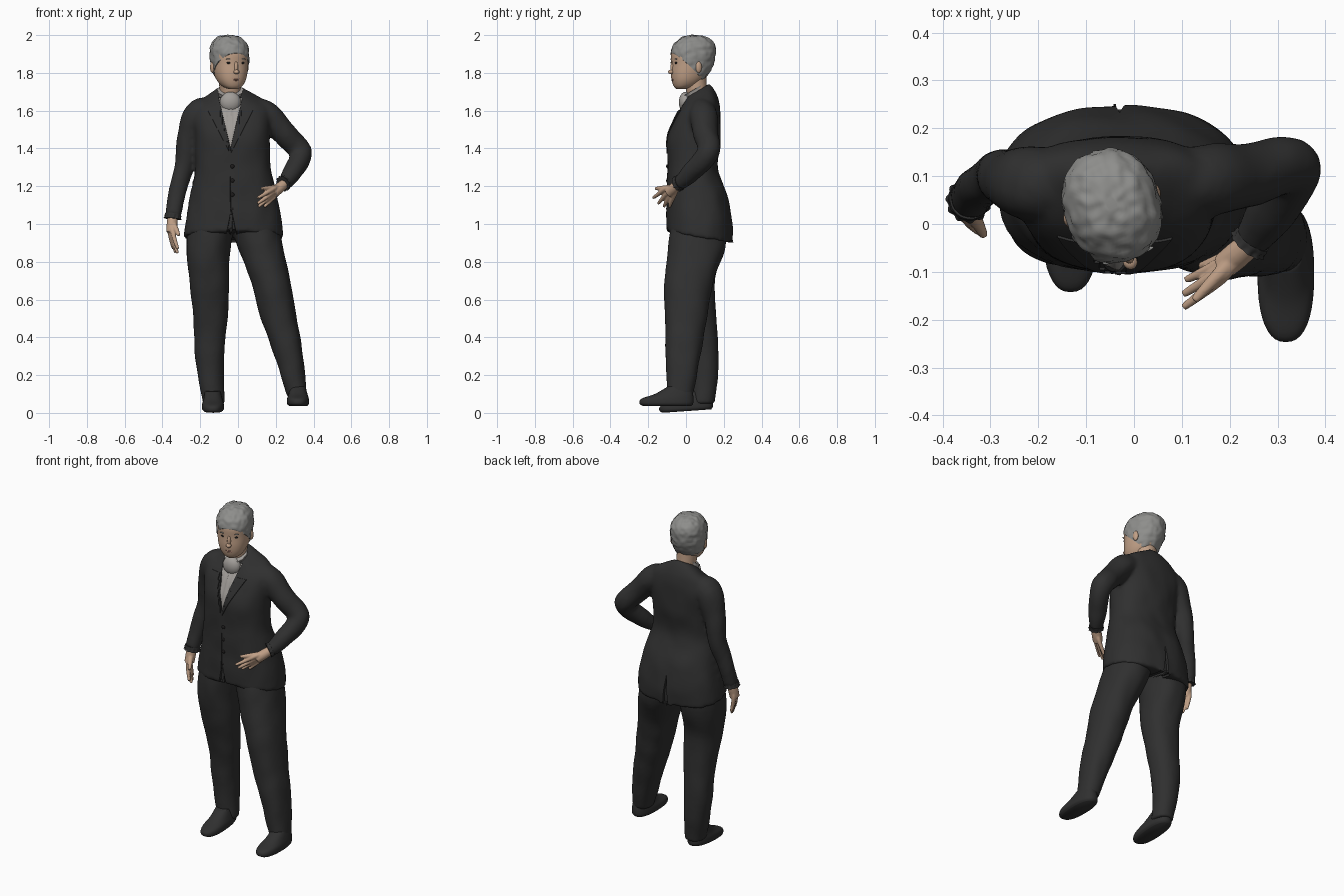
import bpy, bmesh, math
from mathutils import Matrix, Vector, noise

if "Cube" in bpy.data.objects:
    bpy.data.objects.remove(bpy.data.objects["Cube"])


def material(name, r, g, b):
    m = bpy.data.materials.new(name)
    m.use_nodes = True
    m.diffuse_color = (r, g, b, 1)
    m.node_tree.nodes["Principled BSDF"].inputs["Base Color"].default_value = (r, g, b, 1)
    return m


SUIT = material("charcoal cloth", .029, .029, .029)
DARK = material("black", .012, .011, .011)
SKIN = material("skin", .53, .35, .24)
LIPS = material("lips", .40, .21, .16)
HAIR = material("grey hair", .27, .27, .26)
SHIRT = material("pale grey shirt", .36, .34, .32)

# The head is turned towards the model's left
PIVOT = Vector((-.045, .035, 0))
TURN = (Matrix.Translation(PIVOT) @ Matrix.Rotation(math.radians(18), 4, 'Z')
        @ Matrix.Translation(-PIVOT))


def finish(name, bm, mats):
    bmesh.ops.recalc_face_normals(bm, faces=bm.faces)
    me = bpy.data.meshes.new(name)
    bm.to_mesh(me)
    bm.free()
    for m in mats:
        me.materials.append(m)
    me.shade_smooth()
    me.set_sharp_from_angle(angle=math.radians(55))
    ob = bpy.data.objects.new(name, me)
    bpy.context.collection.objects.link(ob)
    return ob


def spline(pts, steps=5):
    """Catmull-Rom interpolation of equal-length tuples."""
    out = []
    for i in range(len(pts) - 1):
        p0, p1, p2, p3 = (pts[min(max(i + k, 0), len(pts) - 1)] for k in (-1, 0, 1, 2))
        for s in range(steps):
            t = s / steps
            out.append([b + .5 * t * (c - a + t * (2*a - 5*b + 4*c - d + t * (3*(b - c) + d - a)))
                        for a, b, c, d in zip(p0, p1, p2, p3)])
    return out + [list(pts[-1])]


def skin_rings(rings):
    bm = bmesh.new()
    loops = [[bm.verts.new(p) for p in r] for r in rings]
    n = len(loops[0])
    for a, b in zip(loops, loops[1:]):
        for i in range(n):
            bm.faces.new((a[i], a[(i + 1) % n], b[(i + 1) % n], b[i]))
    bm.faces.new(loops[0])
    bm.faces.new(loops[-1])
    bmesh.ops.recalc_face_normals(bm, faces=bm.faces)
    return bm


def loft(sections, power=2.2, n=40, grow=0):
    """Stack level rings given as (z, x min, x max, y front, y back, slope)."""
    rings = []
    for z, x0, x1, y0, y1, slope in spline(sections):
        ring = []
        for i in range(n):
            c, s = math.cos(math.tau * i / n), math.sin(math.tau * i / n)
            dx = math.copysign(abs(c) ** (2 / power), c) * ((x1 - x0) / 2 + grow)
            dy = math.copysign(abs(s) ** (2 / power), s) * ((y1 - y0) / 2 + grow)
            ring.append(((x0 + x1) / 2 + dx, (y0 + y1) / 2 + dy, z + slope * dy))
        rings.append(ring)
    return skin_rings(rings)


def tube(path, n=16):
    """Sweep a round section along (x, y, z, radius) points."""
    pts = spline(path)
    rings = []
    for i, p in enumerate(pts):
        a, b = pts[max(i - 1, 0)], pts[min(i + 1, len(pts) - 1)]
        d = (Vector(b[:3]) - Vector(a[:3])).normalized()
        u = d.cross(Vector((.3, 1, .2))).normalized()
        v = d.cross(u)
        rings.append([Vector(p[:3]) + p[3] * (u * math.cos(t) + v * math.sin(t))
                      for t in (math.tau * k / n for k in range(n))])
    return skin_rings(rings)


def ball(name, mat, loc, size, turn=TURN):
    bm = bmesh.new()
    bmesh.ops.create_uvsphere(bm, u_segments=20, v_segments=12, radius=1)
    bm.transform(turn @ Matrix.Translation(loc) @ Matrix.Diagonal((*size, 1)))
    return finish(name, bm, [mat])


def fuse(parts, voxel=.011, folds=.005):
    """Blend overlapping volumes into one soft cloth surface."""
    whole = bmesh.new()
    for p in parts:
        me = bpy.data.meshes.new("part")
        p.to_mesh(me)
        p.free()
        whole.from_mesh(me)
        bpy.data.meshes.remove(me)
    ob = finish("blend", whole, [])
    r = ob.modifiers.new("remesh", 'REMESH')
    r.mode, r.voxel_size = 'VOXEL', voxel
    s = ob.modifiers.new("smooth", 'SMOOTH')
    s.factor, s.iterations = .5, 5
    me = bpy.data.meshes.new_from_object(ob.evaluated_get(bpy.context.evaluated_depsgraph_get()))
    bm = bmesh.new()
    bm.from_mesh(me)
    bpy.data.objects.remove(ob)
    bm.normal_update()
    for v in bm.verts:
        v.co += v.normal * folds * noise.noise(Vector((v.co.x * 12, v.co.y * 12, v.co.z * 8)))
    return bm


def wedge(bm, x, z, k, top, depth, up=1, side=-1, low=0.0):
    """Cut a V with its tip at (x, z) and raise or sink it; returns its faces."""
    def near():
        return [f for f in bm.faces if f.normal.y * side > .1 and abs(f.calc_center_median().x - x) < .2]
    for no in ((1, 0, -k * up), (1, 0, k * up), (0, 0, 1)):
        fs = near()
        geom = list({e for f in fs for e in f.edges}) + list({v for f in fs for v in f.verts}) + fs
        at = (x, 0, top if no[2] == 1 else z)
        bmesh.ops.bisect_plane(bm, geom=geom, dist=1e-5, plane_co=at, plane_no=Vector(no).normalized())
    bm.normal_update()
    region = []
    for f in near():
        c = f.calc_center_median()
        rise = (c.z - z) * up
        if rise > 0 and (top - c.z) * up > 0 and low * rise < abs(c.x - x) < k * rise:
            region.append(f)
    bmesh.ops.inset_region(bm, faces=region, thickness=.001, depth=depth, use_even_offset=False)
    bm.normal_update()
    return region


# Jacket: body and sleeves blended together
body = loft([(.93, -.287, .237, -.102, .243, -.17), (1.02, -.277, .23, -.102, .247, -.1),
             (1.15, -.252, .207, -.1, .22, 0), (1.30, -.227, .172, -.098, .168, 0),
             (1.45, -.227, .167, -.098, .182, 0), (1.56, -.237, .172, -.068, .184, .1),
             (1.63, -.22, .16, -.033, .172, .2), (1.675, -.16, .09, -.012, .15, .4),
             (1.705, -.105, .022, -.005, .125, .6)], power=2.4, n=64)
right_sleeve = tube([(-.15, .08, 1.6, .07), (-.215, .085, 1.575, .078), (-.26, .095, 1.45, .062),
                     (-.285, .1, 1.31, .052), (-.318, .08, 1.18, .047), (-.343, .052, 1.04, .044)])
left_sleeve = tube([(.08, .08, 1.6, .07), (.16, .09, 1.57, .075), (.235, .102, 1.49, .066),
                    (.31, .12, 1.41, .062), (.334, .113, 1.37, .059), (.308, .06, 1.305, .055),
                    (.27, 0, 1.245, .047), (.243, -.037, 1.213, .04)])
jacket = fuse([body, right_sleeve, left_sleeve])
wedge(jacket, -.04, 1.37, .52, 1.6, .005, low=.25)                       # lapels
opening = wedge(jacket, -.04, 1.40, .235, 1.67, -.005)                   # shirt front
for f in opening:
    f.material_index = 1
for v in {v for f in opening for v in f.verts}:
    v.co.y += .003 * math.sin(v.co.x * 220)
wedge(jacket, -.04, 1.38, .008, .9, -.006, up=-1)                        # front edge
wedge(jacket, -.035, 1.08, .2, .9, -.012, up=-1)                         # parted front hem
wedge(jacket, -.03, 1.08, .1, .86, -.014, up=-1, side=1)                 # back vent
finish("jacket", jacket, [SUIT, SHIRT])

# Buttons
for i, z in enumerate((1.08, 1.155, 1.23, 1.305)):
    ball(f"button_{i + 1}", DARK, (-.03, -.099, z), (.011, .006, .011), Matrix())

# Trousers
right_leg = loft([(.05, -.187, -.073, .03, .152, 0), (.3, -.227, -.073, .018, .173, 0),
                  (.5, -.237, -.053, -.012, .16, 0), (.7, -.257, -.048, -.062, .153, 0),
                  (.85, -.275, -.042, -.085, .195, 0), (1, -.26, -.025, -.08, .215, 0)])
left_leg = loft([(.09, .258, .364, -.1, .035, 0), (.3, .193, .347, -.107, .077, 0),
                 (.5, .123, .312, -.112, .112, 0), (.7, .066, .278, -.114, .145, 0),
                 (.85, .008, .245, -.097, .2, 0), (1, -.04, .21, -.08, .215, 0)])
finish("trousers", fuse([right_leg, left_leg], .009), [SUIT])

# Shoes share one shape; the right heel is slightly lifted
TOE = Vector((.315, -.24, .037))
for name, shift, pitch in (("left_shoe", (0, 0, 0), 0), ("right_shoe", (-.45, .106, -.037), 4)):
    shoe = loft([(.037, .27, .366, -.23, .028, 0), (.05, .259, .376, -.246, .038, 0),
                 (.075, .26, .375, -.236, .04, 0), (.1, .268, .368, -.165, .037, 0),
                 (.14, .274, .356, -.095, .03, 0)], power=2.4)
    shoe.transform(Matrix.Translation(TOE + Vector(shift)) @ Matrix.Rotation(math.radians(pitch), 4, 'X')
                   @ Matrix.Translation(-TOE))
    finish(name, shoe, [SUIT])


# Hands: palm, four fingers and a thumb blended
def hand(name, wrist, palm, tips, thumb):
    wrist, palm = Vector(wrist), Vector(palm)
    parts = [tube([(*wrist, .026), (*wrist.lerp(palm, .5), .029), (*palm, .028)])]
    mid = sum((Vector(t) for t in tips), Vector()) / len(tips)
    for t in tips:
        t = Vector(t)
        root = palm + (t - mid) * .6
        bend = root.lerp(t, .55) + (palm - wrist) * .06
        parts.append(tube([(*wrist.lerp(root, .6), .013), (*root, .013), (*bend, .011), (*t, .008)], n=10))
    base, t = wrist.lerp(palm, .4), Vector(thumb)
    parts.append(tube([(*base, .018), (*base.lerp(t, .6), .014), (*t, .009)], n=10))
    finish(name, fuse(parts, .004, 0), [SKIN])


hand("left_hand", (.245, -.04, 1.212), (.188, -.088, 1.165),
     [(.104, -.174, 1.138), (.103, -.147, 1.108), (.108, -.117, 1.092), (.138, -.088, 1.09)],
     (.125, -.16, 1.188))
hand("right_hand", (-.345, .05, 1.05), (-.352, .03, .955),
     [(-.318, -.02, .868), (-.32, .004, .845), (-.33, .028, .848), (-.342, .05, .868)],
     (-.313, -.025, .94))


# Frilled rings for the cuffs and the shirt collar
def frill(name, mat, centre, axis, radius, width, wave):
    rings = []
    for h, grow in ((0, 1), (.35, 1.05), (.7, 1.0), (1, 1.1), (1, .8)):
        rings.append([(radius * (grow + wave * h * math.sin(11 * t)) * math.cos(t),
                       radius * (grow + wave * h * math.sin(11 * t)) * math.sin(t), width * h)
                      for t in (math.tau * k / 88 for k in range(88))])
    bm = skin_rings(rings)
    bm.transform(Matrix.Translation(centre) @ Vector(axis).to_track_quat('Z', 'Y').to_matrix().to_4x4())
    finish(name, bm, [mat])


frill("left_cuff", SUIT, (.25, -.03, 1.22), (-.6, -.7, -.35), .039, .02, .06)
frill("right_cuff", SUIT, (-.343, .052, 1.055), (-.1, -.1, -1), .042, .028, .06)
frill("shirt_collar", SHIRT, (-.041, .056, 1.676), (0, -.6, 1), .062, .038, .03)
ball("neck_scarf", SHIRT, (-.04, -.002, 1.645), (.056, .036, .055), Matrix())

# Neck and head
finish("neck", tube([(-.04, .075, 1.6, .054), (-.041, .058, 1.7, .055), (-.045, .045, 1.79, .062)], 24), [SKIN])
HEAD = [(z, -.045 - w, -.045 + w, f, b, 0) for z, w, f, b in (
    (1.714, .024, -.052, -.01), (1.73, .052, -.067, .045), (1.76, .074, -.077, .085),
    (1.80, .087, -.081, .118), (1.85, .094, -.079, .142), (1.90, .096, -.08, .15),
    (1.94, .089, -.067, .148), (1.972, .068, -.035, .124), (1.988, .042, -.005, .09),
    (1.993, .008, .03, .05))]
head = loft(HEAD)
head.transform(TURN)
finish("head", head, [SKIN])

# Short hair: a larger shell trimmed along a sloping hairline
hair = loft(HEAD, n=72, grow=.004)
bmesh.ops.translate(hair, vec=(0, .003, .006), verts=hair.verts)
hair.normal_update()
for v in hair.verts:
    v.co += v.normal * .006 * noise.noise(v.co * 45)
cut = bmesh.ops.bisect_plane(hair, geom=hair.verts[:] + hair.edges[:] + hair.faces[:],
                             plane_co=(0, -.085, 1.908), plane_no=(0, .95, 1), clear_inner=True)
bmesh.ops.holes_fill(hair, edges=[e for e in cut["geom_cut"] if isinstance(e, bmesh.types.BMEdge)])
hair.transform(TURN)
finish("hair", hair, [HAIR])

# Face details
ball("nose_bridge", SKIN, (-.045, -.075, 1.828), (.011, .013, .034))
ball("nose_tip", SKIN, (-.045, -.085, 1.805), (.015, .016, .012))
ball("upper_lip", LIPS, (-.045, -.0735, 1.769), (.023, .007, .004))
ball("lower_lip", LIPS, (-.045, -.0725, 1.762), (.019, .008, .0045))
for side, s in (("left", 1), ("right", -1)):
    ball(side + "_eye", DARK, (-.045 + s * .036, -.07, 1.853), (.014, .005, .006))
    ball(side + "_brow", HAIR, (-.045 + s * .037, -.071, 1.873), (.019, .005, .003))
    ball(side + "_ear", SKIN, (-.045 + s * .095, .038, 1.83), (.011, .017, .03))
